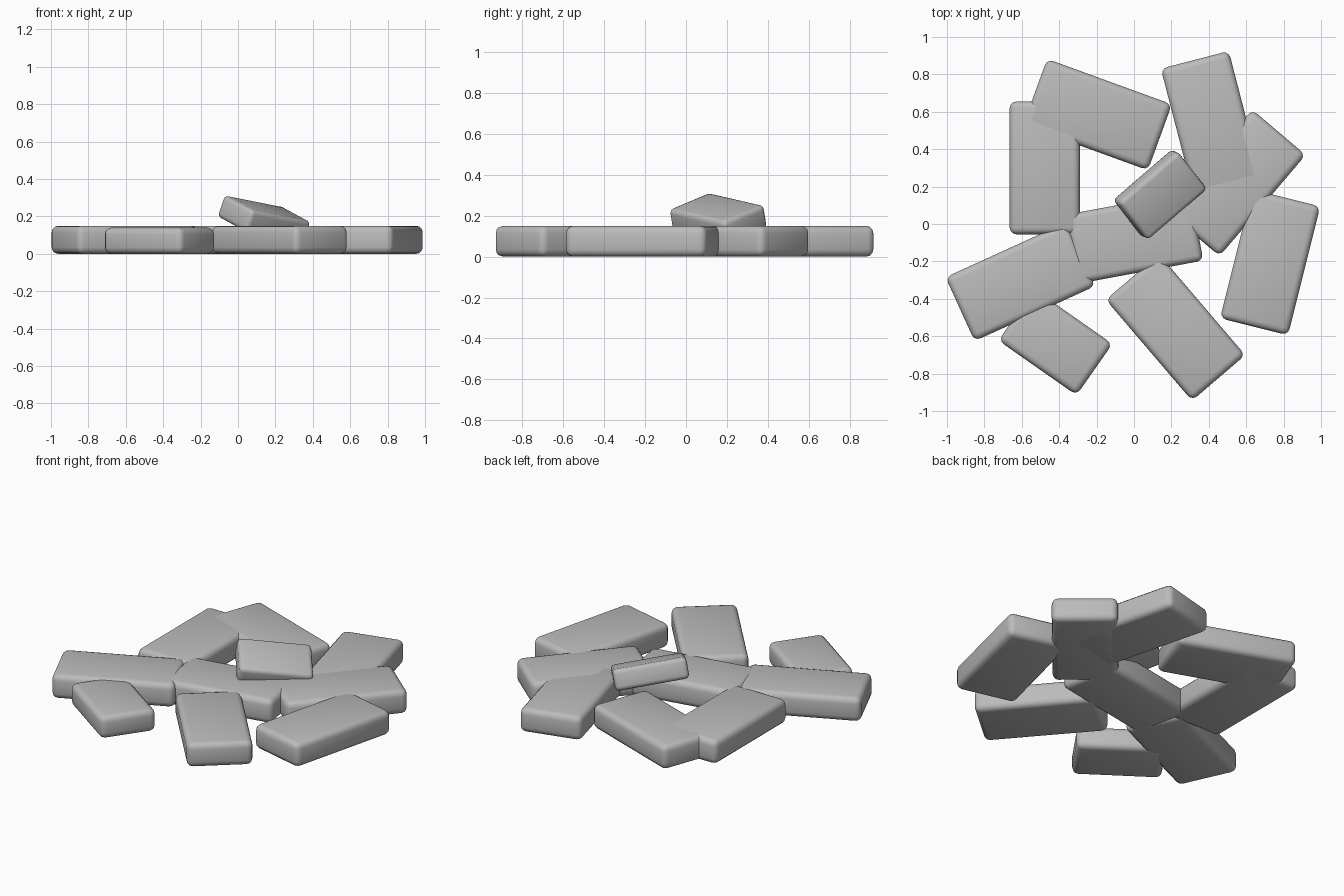
import bpy, bmesh, math
from mathutils import Vector, Matrix

if "Cube" in bpy.data.objects:
    bpy.data.objects.remove(bpy.data.objects["Cube"])

grey = bpy.data.materials.new("stone_grey")
grey.diffuse_color = (0.5, 0.5, 0.5, 1)
grey.use_nodes = True
grey.node_tree.nodes["Principled BSDF"].inputs["Base Color"].default_value = grey.diffuse_color


def block(name, size, matrix, radius=0.035):
    """Box with softly rounded edges."""
    bm = bmesh.new()
    bmesh.ops.create_cube(bm, size=1)
    bmesh.ops.scale(bm, vec=size, verts=bm.verts)
    bmesh.ops.bevel(bm, geom=bm.edges[:], offset=radius, segments=3,
                    profile=0.5, affect='EDGES')
    for f in bm.faces:
        f.smooth = True
    mesh = bpy.data.meshes.new(name)
    bm.to_mesh(mesh)
    bm.free()
    mesh.materials.append(grey)
    ob = bpy.data.objects.new(name, mesh)
    ob.matrix_world = matrix
    bpy.context.collection.objects.link(ob)
    return ob


# Bricks lying flat: name, x, y, turn in degrees, length, width, height
L, W, H = 0.71, 0.375, 0.15
flat = [
    ("back_left_brick", -0.195, 0.585, -20, L, W, H),
    ("left_brick", -0.477, 0.30, 90, L, W, H),
    ("back_right_brick", 0.414, 0.534, 104.5, L, W, H),
    ("right_inner_brick", 0.545, 0.22, 49.6, L, W, H),
    ("right_outer_brick", 0.728, -0.205, 76, L, W, H),
    ("front_brick", 0.222, -0.553, -49.5, L, W, H),
    ("front_left_half_brick", -0.42, -0.632, -35, 0.51, 0.335, 0.14),
    ("far_left_brick", -0.607, -0.308, 24.5, L, W, H),
    ("middle_brick", 0.002, -0.073, 10.5, 0.68, W, H),
]
for name, x, y, turn, l, w, h in flat:
    block(name, (l, w, h), Matrix.Translation((x, y, h / 2))
          @ Matrix.Rotation(math.radians(turn), 4, 'Z'))

# Small broken piece leaning on top of the pile
a = math.radians(40.7)
along = Vector((math.cos(a), math.sin(a), -0.15)).normalized()
across = Vector((math.sin(a), -math.cos(a), -0.34))
normal = along.cross(-across).normalized()
side = normal.cross(along)
lean = Matrix((along, side, normal)).transposed().to_4x4()
block("leaning_piece", (0.425, 0.27, 0.125),
      Matrix.Translation((0.139, 0.158, 0.185)) @ lean, 0.025)
